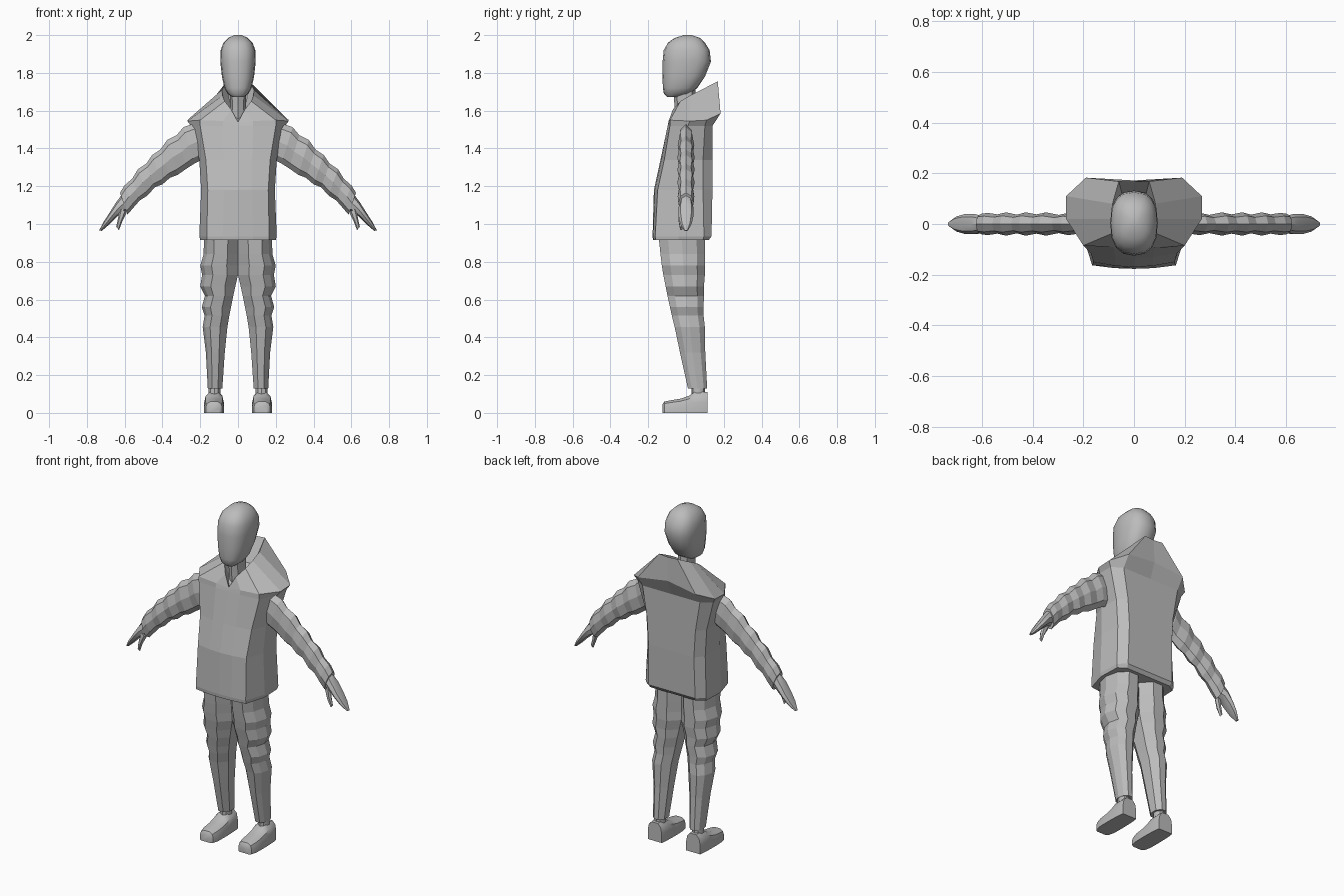
import bpy, bmesh, math
from mathutils import Vector

grey = bpy.data.materials.new("plain grey")
grey.diffuse_color = (0.5, 0.5, 0.5, 1)


def loft(name, rings, mirror=False, smooth=False):
    """Skin closed rings of points, cap both ends, optionally mirror in x."""
    bm = bmesh.new()
    for side in ((1, -1) if mirror else (1,)):
        loops = [[bm.verts.new((p[0] * side, p[1], p[2])) for p in r] for r in rings]
        n = len(loops[0])
        for a, b in zip(loops, loops[1:]):
            for i in range(n):
                j = (i + 1) % n
                bm.faces.new((a[i], a[j], b[j], b[i]))
        bm.faces.new(loops[0])
        bm.faces.new(loops[-1])
    bmesh.ops.recalc_face_normals(bm, faces=bm.faces)
    me = bpy.data.meshes.new(name)
    bm.to_mesh(me)
    bm.free()
    me.materials.append(grey)
    ob = bpy.data.objects.new(name, me)
    bpy.context.collection.objects.link(ob)
    if smooth:
        bpy.ops.object.select_all(action='DESELECT')
        ob.select_set(True)
        bpy.context.view_layer.objects.active = ob
        bpy.ops.object.shade_smooth_by_angle(angle=math.radians(35))
    return ob


def oval(z, hw, yf, yb, n=16, power=0.8, cx=0):
    """Horizontal rounded-box ring between front yf and back yb."""
    pts = []
    for i in range(n):
        a = 2 * math.pi * i / n
        s, c = math.sin(a), math.cos(a)
        pts.append((cx + hw * math.copysign(abs(s) ** power, s),
                    (yf + yb) / 2 - (yb - yf) / 2 * math.copysign(abs(c) ** power, c), z))
    return pts


def both(half):
    """Complete a half ring running from front centre to back centre."""
    return half + [(-x, y, z) for x, y, z in half[-2:0:-1]]


# Head and neck
loft("head", [oval(*r) for r in (
    (1.672, .03, -.10, -.04), (1.69, .055, -.117, .02), (1.72, .072, -.122, .06),
    (1.78, .085, -.125, .10), (1.86, .094, -.124, .132), (1.92, .092, -.118, .125),
    (1.96, .077, -.095, .10), (1.985, .052, -.06, .075), (2.0, .02, -.01, .03))], smooth=True)
loft("neck", [oval(1.50, .05, -.055, .06, 8, 1), oval(1.62, .042, -.06, .05, 8, 1),
              oval(1.73, .045, -.07, .05, 8, 1)], smooth=True)


# Jacket body with shoulder yoke and hood folded at the back
def level(z, *xy):
    return both([(x, y, z) for x, y in xy])


loft("jacket", [
    level(.915, (0, -.175), (.08, -.172), (.165, -.16), (.2, -.04), (.195, .09), (.15, .12), (0, .12)),
    level(.935, (0, -.177), (.08, -.174), (.165, -.163), (.205, -.04), (.2, .095), (.155, .135), (0, .135)),
    level(1.18, (0, -.17), (.075, -.165), (.16, -.15), (.195, -.04), (.19, .09), (.15, .14), (0, .14)),
    level(1.34, (0, -.135), (.075, -.13), (.17, -.115), (.205, -.03), (.2, .09), (.16, .14), (0, .14)),
    level(1.52, (0, -.095), (.08, -.097), (.2, -.085), (.25, .01), (.25, .1), (.19, .14), (0, .14)),
    both([(0, -.09, 1.535), (.08, -.092, 1.545), (.2, -.085, 1.55), (.268, .02, 1.545),
          (.268, .11, 1.55), (.19, .183, 1.585), (0, .172, 1.61)]),
    both([(0, -.088, 1.54), (.035, -.07, 1.605), (.07, -.03, 1.65), (.082, .02, 1.68),
          (.085, .08, 1.71), (.06, .168, 1.755), (0, .168, 1.75)]),
    both([(0, -.075, 1.52), (.025, -.055, 1.56), (.05, -.02, 1.58), (.06, .02, 1.6),
          (.06, .05, 1.61), (.04, .09, 1.62), (0, .09, 1.62)]),
])


# Sleeves, hands and thumbs: rings given by top point, bottom point and half depth
def arm_ring(xt, zt, xb, zb, hw, y=0, n=8):
    top, low = Vector((xt, y, zt)), Vector((xb, y, zb))
    ring = []
    for i in range(n):
        a = 2 * math.pi * i / n
        p = (top + low) / 2 + (top - low) / 2 * math.cos(a)
        ring.append((p.x, y + hw * math.sin(a), p.z))
    return ring


loft("sleeves", [arm_ring(*r) for r in (
    (.225, 1.535, .17, 1.35, .035), (.29, 1.512, .23, 1.32, .044), (.325, 1.47, .27, 1.295, .036),
    (.375, 1.445, .32, 1.26, .046), (.41, 1.395, .36, 1.245, .038), (.455, 1.365, .40, 1.21, .046),
    (.485, 1.32, .44, 1.195, .037), (.53, 1.29, .48, 1.15, .046), (.56, 1.24, .52, 1.125, .038),
    (.60, 1.205, .555, 1.085, .044), (.625, 1.165, .585, 1.05, .04))], mirror=True)
loft("hands", [arm_ring(*r) for r in (
    (.612, 1.16, .58, 1.07, .03), (.645, 1.115, .615, 1.06, .04), (.68, 1.06, .65, 1.03, .04),
    (.712, 1.01, .69, .99, .03), (.735, .967, .722, .963, .01))], mirror=True, smooth=True)
loft("thumbs", [arm_ring(*r, n=6) for r in (
    (.625, 1.09, .59, 1.06, .015, -.02), (.635, 1.03, .612, 1.015, .014, -.028),
    (.645, .985, .63, .967, .007, -.025))], mirror=True, smooth=True)

# Trouser legs: inner x, outer x, front y, back y at each height
SECTION = ((0, .3), (.3, .02), (.7, 0), (.9, .2), (1, .5), (.9, .82), (.65, 1), (.3, 1), (0, .75))
loft("trouser_legs", [[(xi + u * (xo - xi), yf + v * (yb - yf), z) for u, v in SECTION]
                      for z, xi, xo, yf, yb in (
    (.935, 0, .18, -.145, .10), (.84, 0, .182, -.135, .10), (.78, 0, .20, -.128, .10),
    (.73, 0, .19, -.12, .10), (.67, .014, .2, -.108, .095), (.62, .025, .175, -.098, .095),
    (.56, .037, .192, -.085, .093), (.515, .046, .177, -.075, .093), (.455, .056, .187, -.06, .1),
    (.32, .07, .17, -.032, .102), (.13, .083, .16, .01, .112))], mirror=True)

# Ankles
loft("ankles", [oval(z, .033, .03, .1, 10, 1, .125) for z in (.08, .15)], mirror=True, smooth=True)


# Shoes lofted from toe to heel
def shoe_ring(y, hw, h):
    prof = ((-1, 0), (-1, .5), (-.85, .82), (-.45, 1), (.45, 1), (.85, .82), (1, .5), (1, 0))
    return [(.127 + u * hw, y, v * h) for u, v in prof]


loft("shoes", [shoe_ring(*r) for r in (
    (-.125, .03, .045), (-.115, .043, .06), (-.08, .052, .067), (-.03, .053, .075),
    (.015, .053, .09), (.045, .052, .11), (.09, .05, .112), (.114, .046, .11))],
    mirror=True, smooth=True)
